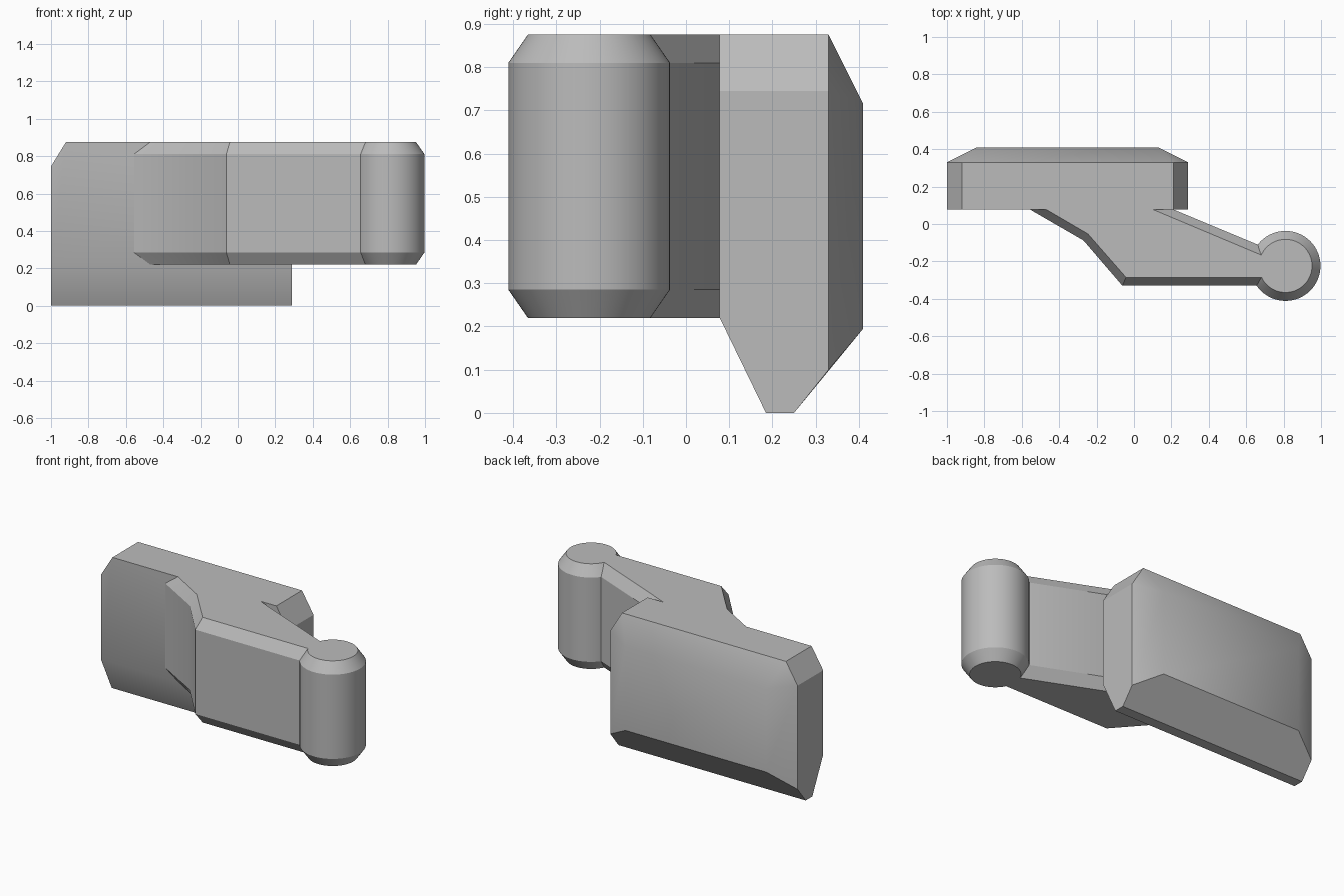
import bpy
import bmesh
import math

cube = bpy.data.objects.get("Cube")
if cube:
    bpy.data.objects.remove(cube, do_unlink=True)

GREY = (0.5, 0.5, 0.5, 1)
grey = bpy.data.materials.new("plain_grey")
grey.use_nodes = True
grey.diffuse_color = GREY
grey.node_tree.nodes["Principled BSDF"].inputs["Base Color"].default_value = GREY

BOTTOM, LOW, HIGH, TOP = 0.22, 0.285, 0.81, 0.875


def finish(name, bm):
    bmesh.ops.recalc_face_normals(bm, faces=bm.faces)
    mesh = bpy.data.meshes.new(name)
    bm.to_mesh(mesh)
    bm.free()
    mesh.materials.append(grey)
    obj = bpy.data.objects.new(name, mesh)
    bpy.context.collection.objects.link(obj)
    bpy.ops.object.select_all(action="DESELECT")
    obj.select_set(True)
    bpy.context.view_layer.objects.active = obj
    bpy.ops.object.shade_smooth_by_angle(angle=math.radians(30))


def chamfered_prism(name, outer, inner):
    """Upright prism whose rims narrow from the outer to the inner outline."""
    bm = bmesh.new()
    levels = ((inner, BOTTOM), (outer, LOW), (outer, HIGH), (inner, TOP))
    rings = [[bm.verts.new((x, y, z)) for x, y in loop] for loop, z in levels]
    for a, b in zip(rings, rings[1:]):
        for i in range(len(a)):
            j = (i + 1) % len(a)
            bm.faces.new((a[i], a[j], b[j], b[i]))
    bm.faces.new(rings[0])
    bm.faces.new(rings[-1])
    finish(name, bm)


def circle(cx, cy, r, n=64):
    return [(cx + r * math.cos(math.tau * i / n), cy + r * math.sin(math.tau * i / n))
            for i in range(n)]


# Head block: a mirrored convex solid with a wedge foot and bevelled back
MID, HALF = -0.355, 0.645
corners = []
for s in (-1, 1):
    end, shoulder, back = (MID + s * w for w in (HALF, HALF - 0.08, HALF - 0.16))
    corners += [(end, y, z) for y, z in ((0.078, 0.22), (0.185, 0), (0.25, 0),
                                         (0.33, 0.1), (0.33, 0.745), (0.078, 0.745))]
    corners += [(shoulder, y, TOP) for y in (0.078, 0.33)]
    corners += [(back, 0.41, z) for z in (0.195, 0.715)]
bm = bmesh.new()
for c in corners:
    bm.verts.new(c)
bmesh.ops.convex_hull(bm, input=bm.verts)
bmesh.ops.dissolve_limit(bm, angle_limit=math.radians(1.5), verts=bm.verts, edges=bm.edges)
finish("head_block", bm)

# Bent arm joining the head to the pivot
arm_outer = [(-0.557, 0.078), (-0.27, -0.088), (-0.062, -0.33), (0.75, -0.33),
             (0.75, -0.147), (0.21, 0.078)]
arm_inner = [(-0.47, 0.078), (-0.246, -0.053), (-0.043, -0.285), (0.75, -0.285),
             (0.75, -0.195), (0.1, 0.078)]
chamfered_prism("bent_arm", arm_outer, arm_inner)

# Pivot cylinder with chamfered rims
chamfered_prism("pivot_cylinder", circle(0.81, -0.224, 0.187), circle(0.81, -0.224, 0.142))
